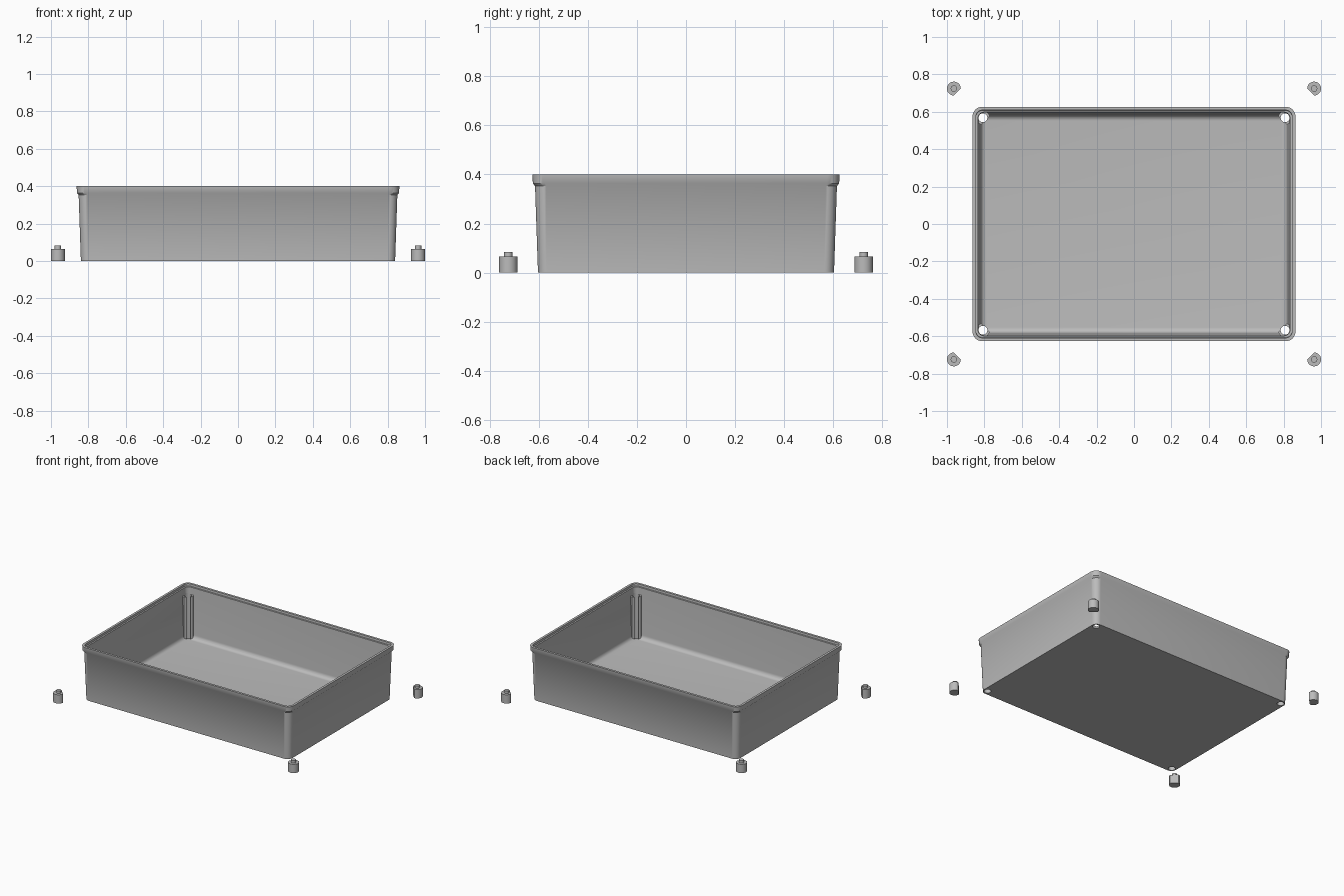
import bpy, bmesh, math

cube = bpy.data.objects.get("Cube")
if cube:
    bpy.data.objects.remove(cube, do_unlink=True)

COLOUR = (0.5, 0.5, 0.5, 1)
grey = bpy.data.materials.new("plain grey")
grey.use_nodes = True
grey.diffuse_color = COLOUR
grey.node_tree.nodes["Principled BSDF"].inputs["Base Color"].default_value = COLOUR

RIM_X, RIM_Y = 0.863, 0.626
CORNERS = [(1, 1), (-1, 1), (-1, -1), (1, -1)]


def make_object(name, bm):
    bmesh.ops.recalc_face_normals(bm, faces=bm.faces)
    mesh = bpy.data.meshes.new(name)
    bm.to_mesh(mesh)
    bm.free()
    mesh.materials.append(grey)
    ob = bpy.data.objects.new(name, mesh)
    bpy.context.collection.objects.link(ob)
    return ob


def activate(ob):
    bpy.ops.object.select_all(action='DESELECT')
    ob.select_set(True)
    bpy.context.view_layer.objects.active = ob


def smooth(ob):
    activate(ob)
    bpy.ops.object.shade_smooth_by_angle(angle=math.radians(35))


def boolean(ob, helper, operation):
    mod = ob.modifiers.new("trim", 'BOOLEAN')
    mod.object, mod.operation, mod.solver = helper, operation, 'EXACT'
    activate(ob)
    bpy.ops.object.modifier_apply(modifier=mod.name)
    bpy.data.objects.remove(helper, do_unlink=True)


def bridge(bm, loops):
    """Join rings of points into a closed solid."""
    rings = [[bm.verts.new(p) for p in loop] for loop in loops]
    n = len(rings[0])
    for lo, hi in zip(rings, rings[1:]):
        for i in range(n):
            j = (i + 1) % n
            bm.faces.new((lo[i], lo[j], hi[j], hi[i]))
    bm.faces.new(rings[0])
    bm.faces.new(rings[-1])


def rounded_loft(name, sections):
    """Solid through rounded rectangles given as (inset, height, corner radius)."""
    loops = []
    for inset, z, r in sections:
        loop = []
        for q, (sx, sy) in enumerate(CORNERS):
            cx, cy = sx * (RIM_X - inset - r), sy * (RIM_Y - inset - r)
            for i in range(9):
                a = math.radians(90 * q + 90 * i / 8)
                loop.append((cx + r * math.cos(a), cy + r * math.sin(a), z))
        loops.append(loop)
    bm = bmesh.new()
    bridge(bm, loops)
    return make_object(name, bm)


def add_rod(bm, x, y, r, z0, z1, flat=None):
    """Upright rod; flat sets the distance of a flat side facing the middle."""
    half = math.acos(flat / r) if flat else 0
    start = math.atan2(-math.copysign(1, y), -math.copysign(1, x)) + half
    steps = 32
    sweep = 2 * math.pi - 2 * half
    divisions = steps - 1 if flat else steps
    angles = [start + sweep * i / divisions for i in range(steps)]
    bridge(bm, [[(x + r * math.cos(a), y + r * math.sin(a), z) for a in angles]
                for z in (z0, z1)])


def corner_rods(name, r, z0, z1, flat=None):
    bm = bmesh.new()
    for sx, sy in CORNERS:
        add_rod(bm, sx * 0.808, sy * 0.568, r, z0, z1, flat)
    return make_object(name, bm)


# Tray: tapered outside, flared rim, stepped lip, rounded inner floor edge
outer = [(0.023, 0, 0.04), (0.011, 0.352, 0.046), (0.002, 0.364, 0.05), (0, 0.4, 0.05)]
inner = [(0.017, 0.4, 0.036), (0.018, 0.384, 0.036), (0.028, 0.383, 0.034)]
for i in range(7):
    a = math.radians(15 * i)
    inset = 0.03 * (1 - math.cos(a))
    inner.append((0.043 + inset, 0.045 - 0.03 * math.sin(a), 0.035 - inset))
tray = rounded_loft("tray", outer + inner)
boolean(tray, corner_rods("bore_cutter", 0.024, -0.05, 0.34), 'DIFFERENCE')
smooth(tray)

# Corner posts: open channels kept inside the tray wall
posts = corner_rods("corner_posts", 0.037, 0.002, 0.33, 0.02)
boolean(posts, rounded_loft("post_limit", [(0.026, 0.001, 0.037), (0.015, 0.34, 0.043)]),
        'INTERSECT')
boolean(posts, corner_rods("bore_cutter", 0.024, -0.05, 0.36), 'DIFFERENCE')
smooth(posts)

# Loose pegs: flat-sided body with a round stub on top
for sx, sy in CORNERS:
    bm = bmesh.new()
    x, y = sx * 0.963, sy * 0.724
    add_rod(bm, x, y, 0.037, 0, 0.065, 0.025)
    add_rod(bm, x, y, 0.017, 0.064, 0.083)
    side = "left" if sx > 0 else "right"
    end = "back" if sy > 0 else "front"
    smooth(make_object(f"peg_{end}_{side}", bm))
